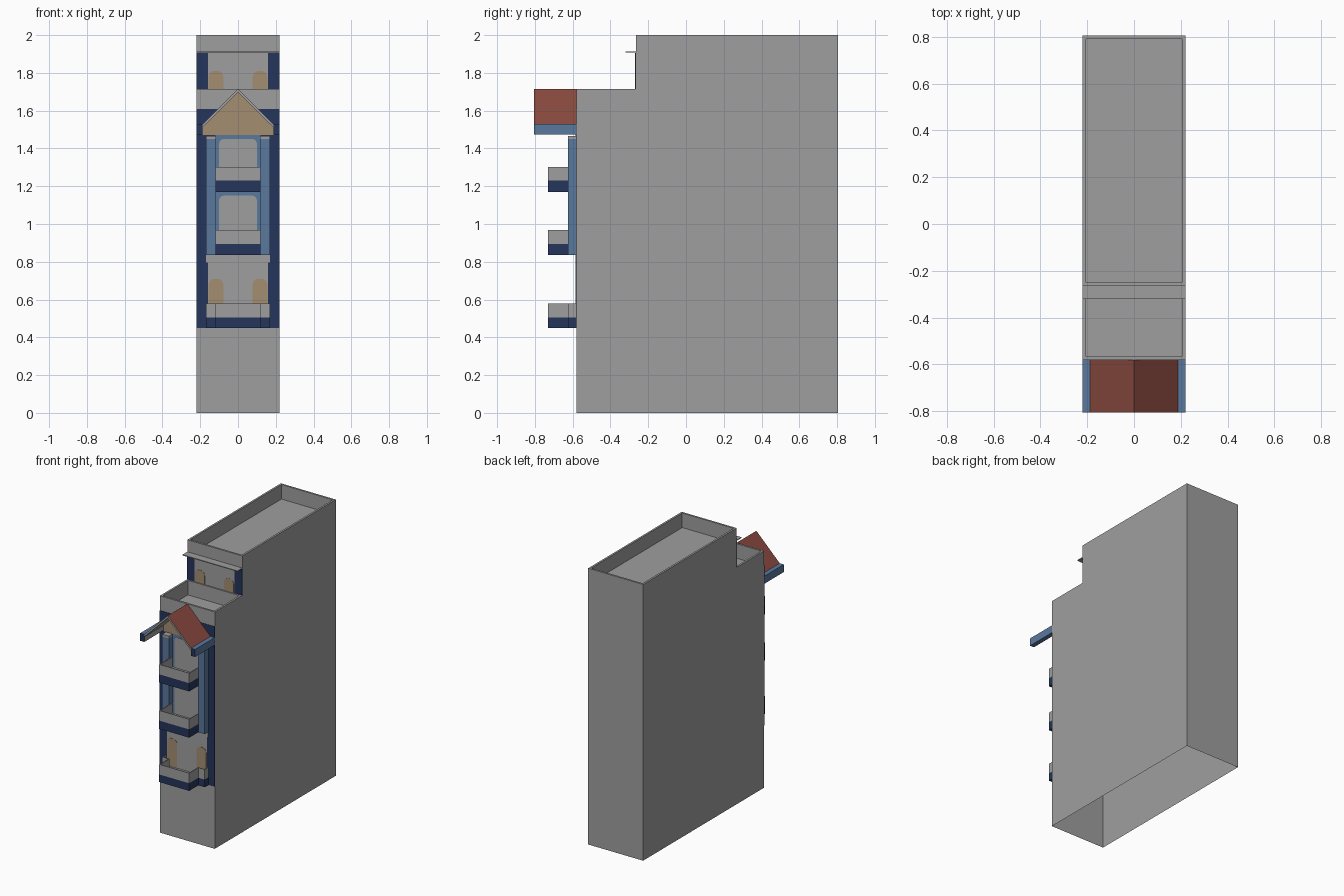
import bpy, bmesh, math

if "Cube" in bpy.data.objects:
    bpy.data.objects.remove(bpy.data.objects["Cube"])

def material(name, rgb):
    m = bpy.data.materials.new(name)
    m.diffuse_color = (*rgb, 1)
    m.use_nodes = True
    m.node_tree.nodes["Principled BSDF"].inputs["Base Color"].default_value = m.diffuse_color
    return m

GREY = material("plaster_grey", (0.345, 0.345, 0.345))
NAVY = material("navy", (0.018, 0.036, 0.105))
BLUE = material("light_blue", (0.102, 0.188, 0.338))
RED = material("tile_red", (0.25, 0.068, 0.05))
TAN = material("tan", (0.372, 0.27, 0.164))

FRONT = -0.58      # main facade
STEP = -0.265      # set-back top storey facade

def finish(name, bm, mats):
    me = bpy.data.meshes.new(name)
    bm.normal_update()
    bm.to_mesh(me)
    bm.free()
    for m in mats:
        me.materials.append(m)
    ob = bpy.data.objects.new(name, me)
    bpy.context.collection.objects.link(ob)
    return ob

def prism(name, pts, y0, y1, mats, rule=None):
    """Extrude an xz outline from y0 to y1; rule(normal) picks the material."""
    bm = bmesh.new()
    f = bm.faces.new([bm.verts.new((x, y0, z)) for x, z in pts])
    r = bmesh.ops.extrude_face_region(bm, geom=[f], use_keep_orig=True)
    for v in r["geom"]:
        if isinstance(v, bmesh.types.BMVert):
            v.co.y = y1
    bmesh.ops.recalc_face_normals(bm, faces=bm.faces)
    bm.normal_update()
    if rule:
        for f in bm.faces:
            f.material_index = rule(f.normal)
    return finish(name, bm, mats)

def box(name, x0, x1, y0, y1, z0, z1, mat):
    return prism(name, [(x0, z0), (x1, z0), (x1, z1), (x0, z1)], y0, y1, [mat])

def plate(name, x0, x1, z0, z1, mat, layer, wall=FRONT):
    box(name, x0, x1, wall - 0.002 * layer, wall, z0, z1, mat)

def arch(name, x0, x1, z0, z1, r, mat, layer, wall=FRONT):
    """Painted panel with rounded upper corners."""
    pts = [(x0, z0), (x1, z0)]
    for cx, a0 in ((x1 - r, 0), (x0 + r, 90)):
        for i in range(5):
            a = math.radians(a0 + i * 22.5)
            pts.append((cx + r * math.cos(a), z1 - r + r * math.sin(a)))
    if x1 - x0 <= 2 * r:
        pts.pop(6)
    prism(name, pts, wall - 0.002 * layer, wall, [mat])

# Main body: stepped block, open underneath, with sunken roofs
bm = bmesh.new()
prof = [(FRONT, 0), (FRONT, 1.715), (STEP, 1.715), (STEP, 2), (0.805, 2), (0.805, 0)]
left = [bm.verts.new((-0.22, y, z)) for y, z in prof]
right = [bm.verts.new((0.22, y, z)) for y, z in prof]
bm.faces.new(left)
bm.faces.new(right)
for i in range(5):
    bm.faces.new((left[i], left[i + 1], right[i + 1], right[i]))
bmesh.ops.recalc_face_normals(bm, faces=bm.faces)
bm.normal_update()
tops = [f for f in bm.faces if f.normal.z > 0.9]
bmesh.ops.inset_individual(bm, faces=tops, thickness=0.02, depth=0)
for f in tops:                       # terrace floor runs up to the set-back wall
    for v in f.verts:
        if abs(v.co.y - (STEP - 0.02)) < 0.001:
            v.co.y = STEP
r = bmesh.ops.extrude_discrete_faces(bm, faces=tops)
for f in r["faces"]:
    bmesh.ops.translate(bm, verts=f.verts, vec=(0, 0, -0.105))
flat = [f for f in bm.faces if f.calc_area() < 1e-6]
bmesh.ops.delete(bm, geom=flat, context="FACES_ONLY")
finish("main_body", bm, [GREY])

# Painted main facade
plate("facade_navy", -0.22, 0.22, 0.45, 1.61, NAVY, 1)
plate("first_floor_wall", -0.16, 0.16, 0.45, 0.80, GREY, 2)
plate("first_floor_lintel", -0.17, 0.17, 0.795, 0.835, GREY, 2)
plate("bay_wall", -0.12, 0.12, 0.835, 1.47, BLUE, 2)
for i, (z0, z1) in enumerate(((0.835, 1.15), (1.17, 1.45))):
    arch(f"bay_opening_{i}", -0.1, 0.1, z0, z1, 0.025, GREY, 3)

# Painted top storey facade
plate("top_storey_navy", -0.22, 0.22, 1.715, 1.905, NAVY, 1, STEP)
plate("top_storey_navy_base", -0.2, 0.2, 1.61, 1.715, NAVY, 1, STEP)
plate("top_storey_wall", -0.16, 0.16, 1.61, 1.905, GREY, 2, STEP)
box("top_canopy", -0.22, 0.22, -0.32, STEP, 1.907, 1.913, GREY)

# Gable end below the small roof
prism("gable_end", [(-0.187, 1.47), (0.187, 1.47), (0.187, 1.515), (0, 1.697), (-0.187, 1.515)],
      FRONT - 0.006, FRONT, [TAN])

for s, side in ((-1, "left"), (1, "right")):
    # Arched windows
    a, b = sorted((s * 0.078, s * 0.155))
    arch(f"first_floor_window_{side}", a, b, 0.505, 0.71, 0.03, TAN, 3)
    arch(f"top_storey_window_{side}", a, b, 1.61, 1.81, 0.03, TAN, 3, STEP)
    # Pilasters with grey caps
    a, b = sorted((s * 0.117, s * 0.17))
    box(f"pilaster_{side}", a, b, -0.625, FRONT, 0.835, 1.45, BLUE)
    box(f"pilaster_cap_{side}", a, b, -0.625, FRONT, 1.45, 1.467, GREY)
    # Eave beams: navy front end, grey inner side
    a, b = sorted((s * 0.187, s * 0.22))
    prism(f"eave_beam_{side}", [(a, 1.475), (b, 1.475), (b, 1.53), (a, 1.53)], -0.805, FRONT,
          [BLUE, NAVY, GREY],
          lambda n: 1 if n.y < -0.5 else 2 if n.x * s < -0.5 else 0)

# Small gabled roof, red on top
prism("gable_roof", [(-0.187, 1.53), (0, 1.715), (0.187, 1.53), (0.187, 1.512), (0, 1.697), (-0.187, 1.512)],
      -0.805, FRONT, [GREY, RED], lambda n: 1 if n.z > 0.3 else 0)

def balcony(name, path, z0, z1, z2):
    """Solid navy base z0..z1 and a thin grey parapet z1..z2 along a plan path."""
    bm = bmesh.new()
    lo = [bm.verts.new((x, y, z0)) for x, y in path]
    hi = [bm.verts.new((x, y, z1)) for x, y in path]
    bm.faces.new(lo)
    bm.faces.new(hi).material_index = 1
    for i in range(len(path) - 1):
        bm.faces.new((lo[i], lo[i + 1], hi[i + 1], hi[i]))
    bmesh.ops.recalc_face_normals(bm, faces=bm.faces)
    finish(name + "_base", bm, [NAVY, GREY])
    bm = bmesh.new()
    lo = [bm.verts.new((x, y, z1)) for x, y in path]
    hi = [bm.verts.new((x, y, z2)) for x, y in path]
    for i in range(len(path) - 1):
        bm.faces.new((lo[i], lo[i + 1], hi[i + 1], hi[i]))
    rail = finish(name + "_parapet", bm, [GREY])
    mod = rail.modifiers.new("thickness", "SOLIDIFY")
    mod.thickness = 0.006
    mod.offset = -1
    mod.use_even_offset = True

# Balconies: stepped lower one, two plain upper ones
plain = [(-0.12, FRONT), (-0.12, -0.73), (0.12, -0.73), (0.12, FRONT)]
stepped = [(-0.17, FRONT), (-0.17, -0.625), (-0.12, -0.625), (-0.12, -0.73),
           (0.12, -0.73), (0.12, -0.625), (0.17, -0.625), (0.17, FRONT)]
balcony("lower_balcony", stepped, 0.45, 0.505, 0.578)
balcony("middle_balcony", plain, 0.835, 0.895, 0.968)
balcony("upper_balcony", plain, 1.17, 1.23, 1.302)
